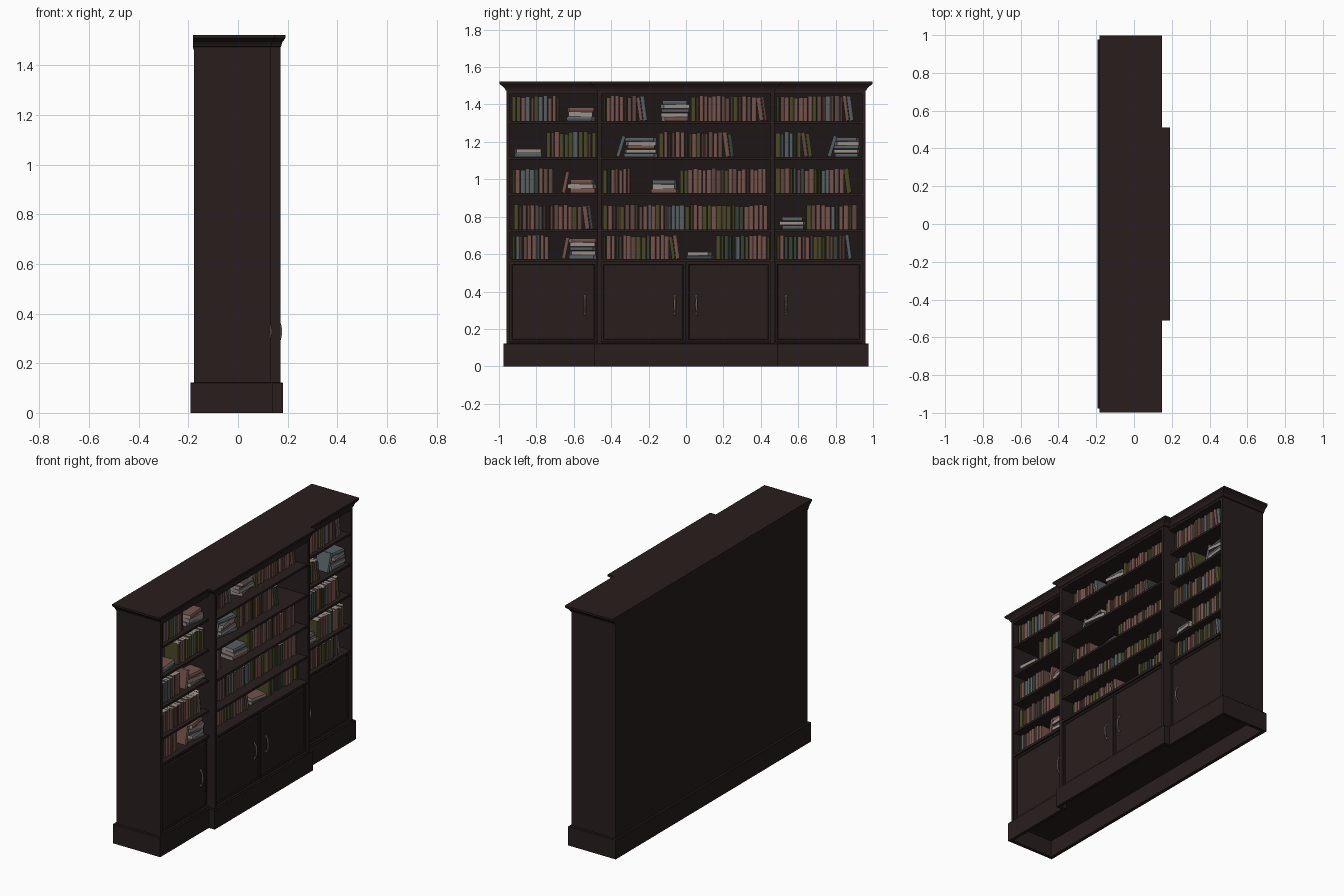
import bpy, bmesh, math, random
from mathutils import Matrix, Vector

if "Cube" in bpy.data.objects:
    bpy.data.objects.remove(bpy.data.objects["Cube"])
random.seed(11)

def mat(name, c):
    m = bpy.data.materials.new(name)
    m.diffuse_color = (*c, 1)
    m.use_nodes = True
    m.node_tree.nodes["Principled BSDF"].inputs["Base Color"].default_value = m.diffuse_color
    return m

WOOD = mat("dark_wood", (0.0215, 0.0125, 0.0125))
INNER = mat("shadow_wood", (0.013, 0.008, 0.008))
METAL = mat("handle_metal", (0.24, 0.21, 0.18))
PAGES = mat("book_pages", (0.33, 0.28, 0.25))
COVERS = [mat("dusty_red_cover", (0.175, 0.085, 0.072)),
          mat("brown_cover", (0.11, 0.062, 0.052)),
          mat("blue_grey_cover", (0.095, 0.112, 0.122)),
          mat("olive_cover", (0.07, 0.064, 0.022)),
          mat("green_cover", (0.04, 0.052, 0.034))]

def finish(name, bm, mats):
    bmesh.ops.recalc_face_normals(bm, faces=bm.faces)
    me = bpy.data.meshes.new(name)
    bm.to_mesh(me)
    bm.free()
    for m in mats:
        me.materials.append(m)
    ob = bpy.data.objects.new(name, me)
    bpy.context.collection.objects.link(ob)
    return ob

def add_box(bm, x0, x1, y0, y1, z0, z1):
    M = Matrix.Translation(((x0+x1)/2, (y0+y1)/2, (z0+z1)/2)) @ Matrix.Diagonal((x1-x0, y1-y0, z1-z0, 1))
    return bmesh.ops.create_cube(bm, size=1, matrix=M)["verts"]

def box(name, x0, x1, y0, y1, z0, z1, m=WOOD):
    bm = bmesh.new()
    add_box(bm, x0, x1, y0, y1, z0, z1)
    return finish(name, bm, [m])

BACK, WING, MID = -0.178, 0.13, 0.171      # carcass depth positions

def plan(z, back, dx, dy):
    """Breakfront plan outline at height z, grown by dx, dy"""
    w, m, a, c = WING+dx, MID+dx, 0.96+dy, 0.474+dy
    return [(back, -a, z), (w, -a, z), (w, -c, z), (m, -c, z),
            (m, c, z), (w, c, z), (w, a, z), (back, a, z)]

def loft(bm, rings, close=False):
    vs = [[bm.verts.new(p) for p in r] for r in rings]
    n = len(rings[0])
    pairs = list(zip(vs, vs[1:])) + ([(vs[-1], vs[0])] if close else [])
    for a, b in pairs:
        for i in range(n):
            bm.faces.new((a[i], a[(i+1) % n], b[(i+1) % n], b[i]))
    if not close:
        bm.faces.new(vs[0])
        bm.faces.new(vs[-1])

# cornice with coved front and ends
bm = bmesh.new()
prof = [(1.462, -0.02), (1.474, 0.0), (1.476, 0.14), (1.484, 0.22), (1.494, 0.42),
        (1.502, 0.72), (1.506, 0.84), (1.51, 1.0), (1.522, 1.0)]
loft(bm, [plan(z, -0.182 if z > 1.473 else BACK, 0.0195*t, 0.038*t) for z, t in prof])
finish("cornice", bm, [WOOD])

# plinth, hollow from below
bm = bmesh.new()
o, i = (-0.192, 0.010, 0.017), (-0.17, -0.010, -0.004)
loft(bm, [plan(0, *o), plan(0.12, *o), plan(0.122, -0.19, 0.008, 0.015),
          plan(0.122, *i), plan(0, *i)], close=True)
finish("plinth", bm, [WOOD])

# carcass: floor, counter, back, ends and dividers
for nm, z0, z1 in (("cabinet_floor", 0.105, 0.128), ("counter", 0.558, 0.574), ("top_rail", 1.456, 1.47)):
    bm = bmesh.new()
    loft(bm, [plan(z0, BACK, -0.002, -0.002), plan(z1, BACK, -0.002, -0.002)])
    finish(nm, bm, [WOOD])
box("back_panel", BACK, -0.166, -0.955, 0.955, 0.11, 1.47)
box("inner_back", -0.166, -0.16, -0.945, 0.945, 0.57, 1.457, INNER)
for s in (-1, 1):
    a, b = sorted((s*0.942, s*0.96))
    box("end_panel", BACK, WING, a, b, 0.115, 1.474)
    a, b = sorted((s*0.453, s*0.474))
    box("divider", BACK, MID, a, b, 0.115, 1.474)

# shelves in three bays
BAYS = [(-0.943, -0.473, WING-0.006), (-0.454, 0.454, MID-0.006), (0.473, 0.943, WING-0.006)]
for z in (1.307, 1.114, 0.921, 0.727):
    for y0, y1, xf in BAYS:
        box("shelf", -0.162, xf, y0, y1, z-0.009, z+0.005)

# doors with lightly moulded panels
def door(y0, y1, xf):
    bm = bmesh.new()
    add_box(bm, xf-0.02, xf, y0, y1, 0.129, 0.557)
    f = max(bm.faces, key=lambda q: q.calc_center_median().x)
    for t, d in ((0.016, 0), (0.006, -0.004), (0.010, 0.003)):
        bmesh.ops.inset_region(bm, faces=[f], thickness=t)
        for v in f.verts:
            v.co.x += d
    finish("door", bm, [WOOD])

# handles: bowed bar with two end knobs
def handle(y, x):
    cu = bpy.data.curves.new("door_handle", "CURVE")
    cu.dimensions = "3D"
    cu.bevel_depth, cu.bevel_resolution, cu.resolution_u = 0.005, 1, 5
    cu.use_fill_caps = True
    sp = cu.splines.new("NURBS")
    pts = [(0, 0.375, 0.6), (0.008, 0.37, 0.9), (0.015, 0.345, 1.2), (0.015, 0.31, 1.1), (0.008, 0.285, 0.9), (0, 0.28, 0.6)]
    sp.points.add(len(pts)-1)
    sp.use_endpoint_u = True
    for p, (dx, z, r) in zip(sp.points, pts):
        p.co = (x+dx, y, z, 1)
        p.radius = r
    cu.materials.append(METAL)
    bpy.context.collection.objects.link(bpy.data.objects.new("door_handle", cu))
    bm = bmesh.new()
    for z in (0.375, 0.28):
        bmesh.ops.create_uvsphere(bm, u_segments=8, v_segments=6, radius=0.007,
                                  matrix=Matrix.Translation((x, y, z)))
    finish("handle_knobs", bm, [METAL])

for y0, y1, xf, hy in ((-0.942, -0.475, WING-0.013, -0.54), (-0.453, -0.002, MID-0.013, -0.06),
                       (0.002, 0.453, MID-0.013, 0.055), (0.475, 0.942, WING-0.013, 0.535)):
    door(y0, y1, xf)
    handle(hy, xf)

# one book: thickness on local y, height on local z, rounded spine at +x
def book(bm, M, depth, thick, height, colour):
    out = [(-depth, 0), (-0.004, 0), (0, thick*0.3), (0, thick*0.7), (-0.004, thick), (-depth, thick)]
    lo = [bm.verts.new(M @ Vector((x, y, 0))) for x, y in out]
    hi = [bm.verts.new(M @ Vector((x, y, height))) for x, y in out]
    for k in range(6):
        n = (k+1) % 6
        bm.faces.new((lo[k], lo[n], hi[n], hi[k])).material_index = 0 if k == 5 else colour
    bm.faces.new(lo[::-1])
    bm.faces.new(hi)

def pick(c):
    return c if random.random() < 0.2 else random.choice((1, 1, 1, 1, 1, 2, 2, 3, 4, 4, 5))

XF = 0.10   # spine line of the books

def upright(bm, y0, y1, z, hmax, lean_end):
    y, c, first = y0, 4, True
    leaning = False
    while True:
        t = random.uniform(0.017, 0.027)
        if y+t > y1:
            break
        ang = 0
        h = hmax*random.uniform(0.9, 1.0)
        if lean_end and y > y1-0.075:
            if not leaning:
                y += 0.014
                leaning = True
                if y+t > y1:
                    break
            ang = 0.13
        c = c if first else pick(c)
        first = False
        M = Matrix.Translation((XF+random.uniform(-0.008, 0.008), y, z)) @ Matrix.Rotation(ang, 4, "X")
        book(bm, M, random.uniform(0.09, 0.105), t, h, c)
        y += t+0.0015

def leaner(bm, y, z, ang, h=0.115):
    t = 0.02
    M = Matrix.Translation((XF, y+t, z)) @ Matrix.Rotation(-ang, 4, "X") @ Matrix.Translation((0, -t, 0))
    book(bm, M, 0.095, t, h, 3 if ang > 0.25 else 1)

def stack(bm, y0, y1, z, h):
    n = max(2, round(h/0.022))
    t = h/n
    for k in range(n):
        ln = (y1-y0)*random.uniform(0.78, 0.95)
        # lay the book flat: height runs along y, thickness along z; some show their pages
        turn = random.uniform(-0.22, 0.22) + (math.pi if k % 2 else 0)
        M = (Matrix.Translation((XF-0.045, (y0+y1)/2, z+k*t)) @ Matrix.Rotation(turn, 4, "Z")
             @ Matrix(((1, 0, 0, 0.045), (0, 0, 1, -ln/2), (0, 1, 0, 0), (0, 0, 0, 1))))
        book(bm, M, 0.095, t-0.001, ln, random.choice((1, 1, 3, 3, 3)))

# book rows: U = upright run, S = flat stack, L = single leaning book
ROWS = [
    (1.312, 0.137, [("U", -0.93, -0.66, 0), ("S", -0.645, -0.48, 0.072), ("U", -0.445, -0.2, 1), ("S", -0.14, 0.02, 0.11),
                    ("U", 0.028, 0.44, 1), ("U", 0.485, 0.9, 1)]),
    (1.119, 0.137, [("S", -0.92, -0.77, 0.045), ("U", -0.745, -0.476, 0), ("L", -0.375, 0.3), ("S", -0.33, -0.155, 0.105),
                    ("U", -0.145, 0.27, 1), ("U", 0.478, 0.68, 1), ("L", 0.755, 0.3), ("S", 0.785, 0.935, 0.105)]),
    (0.926, 0.135, [("U", -0.93, -0.69, 0), ("L", -0.665, 0.2), ("S", -0.63, -0.48, 0.075), ("U", -0.445, -0.29, 0),
                    ("S", -0.19, -0.04, 0.07), ("U", -0.032, 0.45, 0), ("U", 0.478, 0.9, 1)]),
    (0.732, 0.135, [("U", -0.92, -0.49, 1), ("U", -0.445, 0.45, 0), ("S", 0.5, 0.64, 0.067), ("U", 0.645, 0.93, 0)]),
    (0.574, 0.13, [("U", -0.93, -0.73, 0), ("L", -0.665, 0.2), ("S", -0.63, -0.476, 0.11), ("U", -0.445, -0.02, 1),
                   ("S", 0.002, 0.145, 0.038), ("U", 0.16, 0.45, 0), ("U", 0.485, 0.91, 1)]),
]
for z, h, items in ROWS:
    bm = bmesh.new()
    for it in items:
        if it[0] == "U":
            upright(bm, it[1], it[2], z, h, it[3])
        elif it[0] == "S":
            stack(bm, it[1], it[2], z, it[3])
        else:
            leaner(bm, it[1], z, it[2])
    finish("book_row", bm, [PAGES] + COVERS)
